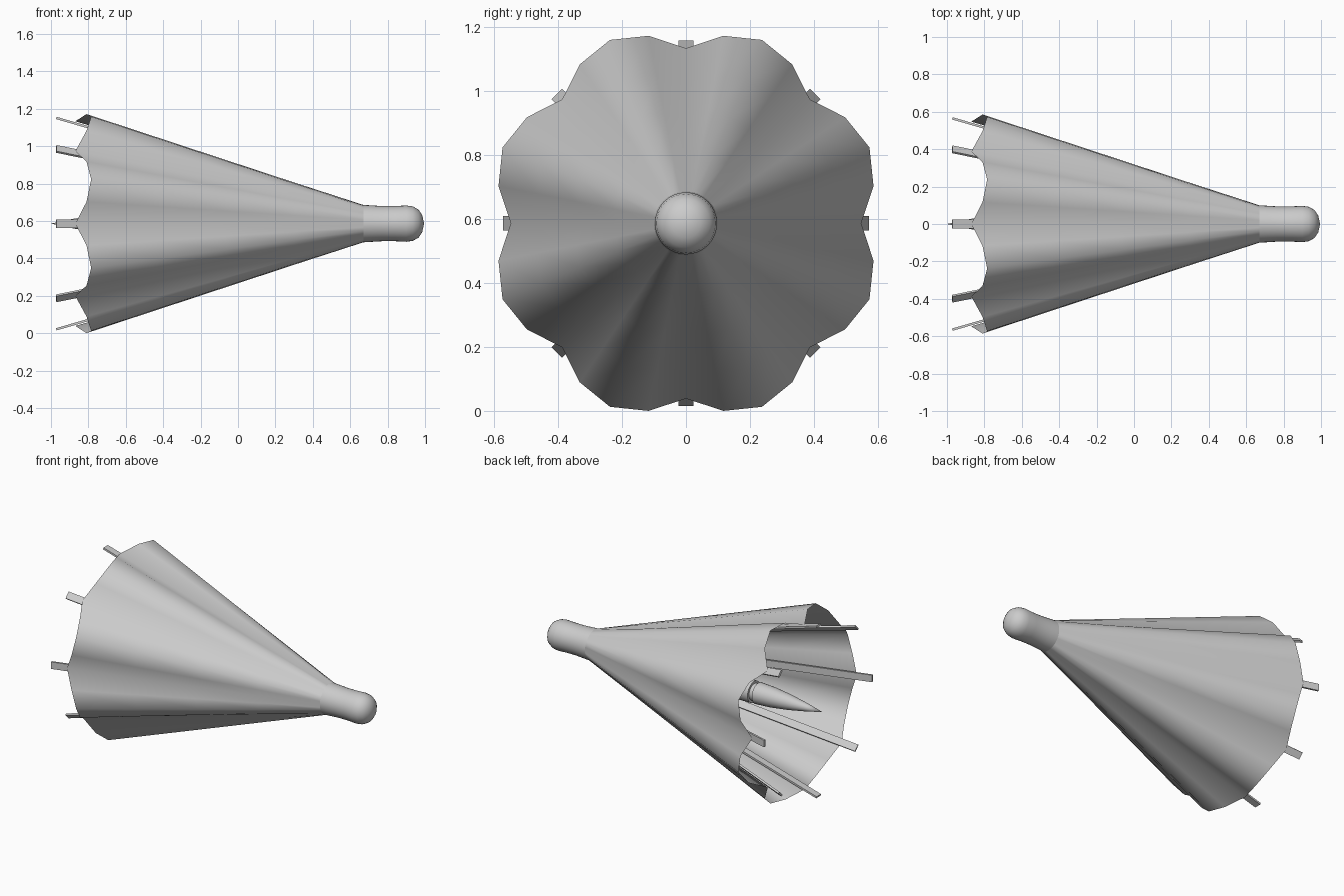
import bpy, bmesh, math
from mathutils import Vector

if "Cube" in bpy.data.objects:
    bpy.data.objects.remove(bpy.data.objects["Cube"])

CZ = 0.586          # height of the long axis
NECK_X, NECK_R = 0.67, 0.10


def on_axis(x, r, a):
    """Point at radius r and angle a around the x axis (a = 0 is up)."""
    return Vector((x, r * math.sin(a), CZ + r * math.cos(a)))


def finish(name, bm, angle=None):
    bmesh.ops.recalc_face_normals(bm, faces=bm.faces)
    me = bpy.data.meshes.new(name)
    bm.to_mesh(me)
    bm.free()
    ob = bpy.data.objects.new(name, me)
    bpy.context.collection.objects.link(ob)
    if angle:
        bpy.ops.object.select_all(action='DESELECT')
        ob.select_set(True)
        bpy.context.view_layer.objects.active = ob
        bpy.ops.object.shade_smooth_by_angle(angle=math.radians(angle))
    return ob


def lathe(name, profile, n=32, angle=40):
    """Revolve (x, r) pairs around the long axis."""
    bm = bmesh.new()
    vs = [bm.verts.new(on_axis(x, r, 0)) for x, r in profile]
    es = [bm.edges.new(p) for p in zip(vs, vs[1:])]
    bmesh.ops.spin(bm, geom=vs + es, cent=(0, 0, CZ), axis=(1, 0, 0),
                   angle=2 * math.pi, steps=n, use_merge=True)
    bmesh.ops.remove_doubles(bm, verts=bm.verts, dist=1e-4)
    return finish(name, bm, angle)


# Rounded head with a slightly waisted neck
lathe("rounded_head", [(0.67, 0.10), (0.72, 0.097), (0.77, 0.094), (0.84, 0.094),
                       (0.90, 0.097), (0.935, 0.092), (0.965, 0.075),
                       (0.985, 0.045), (0.995, 0.0)])

# Scalloped canopy: 8 gores, 4 facets each, valleys at the ribs
rim = [(-0.87, 0.547), (-0.81, 0.597), (-0.785, 0.62), (-0.81, 0.597)]
bm = bmesh.new()
rows = []
for k in range(5):
    t = k / 4
    row = []
    for i in range(32):
        x, r = rim[i % 4]
        row.append(bm.verts.new(on_axis(NECK_X + (x - NECK_X) * t,
                                        NECK_R + (r - NECK_R) * t,
                                        i * math.pi / 16)))
    rows.append(row)
for a, b in zip(rows, rows[1:]):
    for i in range(32):
        j = (i + 1) % 32
        bm.faces.new((a[i], a[j], b[j], b[i]))
finish("canopy", bm, 60)

# Eight flat ribs lying in the valleys and poking out past the rim
for k in range(8):
    a = k * math.pi / 4
    side = Vector((0, math.cos(a), -math.sin(a))) * 0.023
    bm = bmesh.new()
    ends = []
    for x, r in ((0.66, 0.098), (-0.97, 0.571)):
        ends.append([bm.verts.new(on_axis(x - d * 0.28, r - d, a) + side * s)
                     for d, s in ((0, -1), (0, 1), (0.012, 1), (0.012, -1))])
    p, q = ends
    bm.faces.new(p)
    bm.faces.new(q)
    for i in range(4):
        j = (i + 1) % 4
        bm.faces.new((p[i], p[j], q[j], q[i]))
    finish(f"rib_{k + 1}", bm)

# Inner shaft with a shallow groove, then the pointed tip
lathe("shaft", [(0.70, 0.0), (0.70, 0.07), (-0.50, 0.07), (-0.50, 0.055), (-0.53, 0.055)], 24)
lathe("pointed_tip", [(-0.53, 0.0), (-0.53, 0.068), (-0.64, 0.062), (-0.76, 0.047),
                      (-0.88, 0.026), (-1.0, 0.0)], 24)
